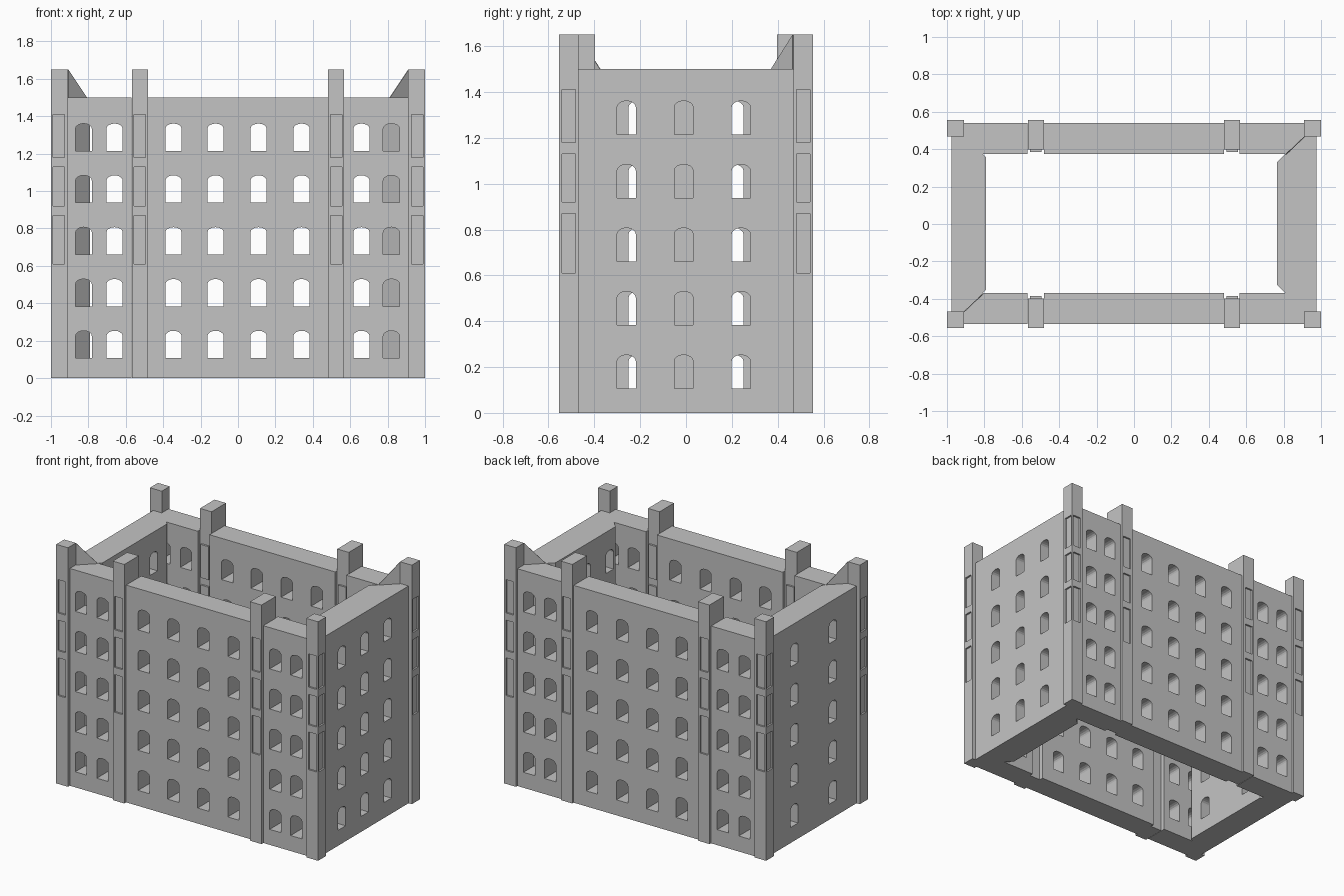
import bpy, bmesh, math
from mathutils import Vector

cube = bpy.data.objects.get("Cube")
if cube:
    bpy.data.objects.remove(cube, do_unlink=True)

stone = bpy.data.materials.new("grey_stone")
stone.use_nodes = True
GREY = (0.55, 0.55, 0.55, 1)
stone.diffuse_color = GREY
stone.node_tree.nodes["Principled BSDF"].inputs["Base Color"].default_value = GREY

WALL_H, POST_H = 1.5, 1.65
PANELS = [(0.61, 0.87), (0.92, 1.13), (1.18, 1.41)]
FLOORS = [0.107 + 0.277 * i for i in range(5)]


def prism(bm, outline, offset):
    """Extrude a closed outline of 3D points along an offset vector."""
    face = bm.faces.new([bm.verts.new(p) for p in outline])
    new = bmesh.ops.extrude_face_region(bm, geom=[face])["geom"]
    verts = [v for v in new if isinstance(v, bmesh.types.BMVert)]
    bmesh.ops.translate(bm, verts=verts, vec=offset)


def box(bm, x0, x1, y0, y1, z0, z1):
    prism(bm, [(x0, y0, z0), (x1, y0, z0), (x1, y1, z0), (x0, y1, z0)], (0, 0, z1 - z0))


def make(name, bm):
    bmesh.ops.recalc_face_normals(bm, faces=bm.faces)
    mesh = bpy.data.meshes.new(name)
    bm.to_mesh(mesh)
    bm.free()
    mesh.materials.append(stone)
    obj = bpy.data.objects.new(name, mesh)
    bpy.context.collection.objects.link(obj)
    return obj


def carve(obj, cut_bm):
    """Subtract the cutter geometry and discard the cutter."""
    cutter = make("cutter", cut_bm)
    cutter.hide_render = True
    mod = obj.modifiers.new("openings", "BOOLEAN")
    mod.operation, mod.solver, mod.object = "DIFFERENCE", "EXACT", cutter
    bpy.context.view_layer.objects.active = obj
    bpy.ops.object.modifier_apply(modifier=mod.name)
    bpy.data.objects.remove(cutter, do_unlink=True)


def arch(width):
    """Window outline: straight jambs under a shallow arch."""
    h = width / 2
    pts = [(-h, 0), (h, 0)]
    for i in range(9):
        a = math.pi * i / 8
        pts.append((h * math.cos(a), 0.118 + 0.028 * math.sin(a)))
    return pts


def windows(centres, width, along_x, lo, hi):
    bm = bmesh.new()
    for c in centres:
        for z in FLOORS:
            if along_x:
                prism(bm, [(c + u, lo, z + v) for u, v in arch(width)], (0, hi - lo, 0))
            else:
                prism(bm, [(lo, c + u, z + v) for u, v in arch(width)], (hi - lo, 0, 0))
    return bm


def plan_wall(name, outlines, cut_bm):
    bm = bmesh.new()
    for outline in outlines:
        prism(bm, [(x, y, 0) for x, y in outline], (0, 0, WALL_H))
    carve(make(name, bm), cut_bm)


# Front and back walls: three bays each, mitred at the ends
BAY_X = [-0.825, -0.66, -0.345, -0.12, 0.11, 0.34, 0.66, 0.82]
for name, yo, yi in (("front_wall", -0.535, -0.37), ("back_wall", 0.54, 0.375)):
    d = abs(yo - yi)
    bays = [
        [(-0.975, yo), (-0.57, yo), (-0.57, yi), (-0.975 + d, yi)],
        [(-0.48, yo), (0.48, yo), (0.48, yi), (-0.48, yi)],
        [(0.565, yo), (0.975, yo), (0.975 - d, yi), (0.565, yi)],
    ]
    lo, hi = sorted((yo * 1.1, yi * 0.9))
    plan_wall(name, bays, windows(BAY_X, 0.087, True, lo, hi))

# Side walls with mitred ends
for name, xo, xi, centres in (("left_wall", 0.975, 0.765, [-0.26, -0.01, 0.24]),
                              ("right_wall", -0.975, -0.79, [-0.21, 0.21])):
    d = abs(xo - xi)
    plan = [(xo, -0.535), (xo, 0.54), (xi, 0.54 - d), (xi, -0.535 + d)]
    lo, hi = sorted((xo * 1.1, xi * 0.9))
    plan_wall(name, [plan], windows(centres, 0.082, False, lo, hi))

# Corner posts with sunken panels on both outer faces
for sx, side in ((1, "left"), (-1, "right")):
    for sy, end in ((1, "back"), (-1, "front")):
        bm = bmesh.new()
        box(bm, *sorted((sx * 0.91, sx)), *sorted((sy * 0.468, sy * 0.555)), 0, POST_H)
        cut = bmesh.new()
        for z0, z1 in PANELS:
            box(cut, *sorted((sx * 0.928, sx * 0.988)), *sorted((sy * 0.543, sy * 0.6)), z0, z1)
            box(cut, *sorted((sx * 0.988, sx * 1.1)), *sorted((sy * 0.482, sy * 0.542)), z0, z1)
        carve(make(f"{end}_{side}_corner_post", bm), cut)

# Pilasters: panels sunk outside and raised inside
for sx, side in ((1, "left"), (-1, "right")):
    for sy, end in ((1, "back"), (-1, "front")):
        bm = bmesh.new()
        box(bm, *sorted((sx * 0.48, sx * 0.568)), *sorted((sy * 0.397, sy * 0.555)), 0, POST_H)
        cut = bmesh.new()
        span = sorted((sx * 0.495, sx * 0.555))
        for z0, z1 in PANELS:
            box(cut, *span, *sorted((sy * 0.543, sy * 0.6)), z0, z1)
        carve(make(f"{end}_{side}_pilaster", bm), cut)
        raised = bmesh.new()
        for z0, z1 in PANELS:
            box(raised, *span, *sorted((sy * 0.384, sy * 0.4)), z0, z1)
        make(f"{end}_{side}_inner_panels", raised)

# Thin diagonal braces on two opposite corners
for name, s in (("front_right_brace", -1), ("back_left_brace", 1)):
    top = Vector((s * 0.91, s * 0.468, POST_H))
    foot = Vector((s * 0.81, s * 0.373, WALL_H))
    base = Vector((top.x, top.y, WALL_H))
    bm = bmesh.new()
    prism(bm, [top, foot, base], (0.003, -0.003, 0))
    make(name, bm)
